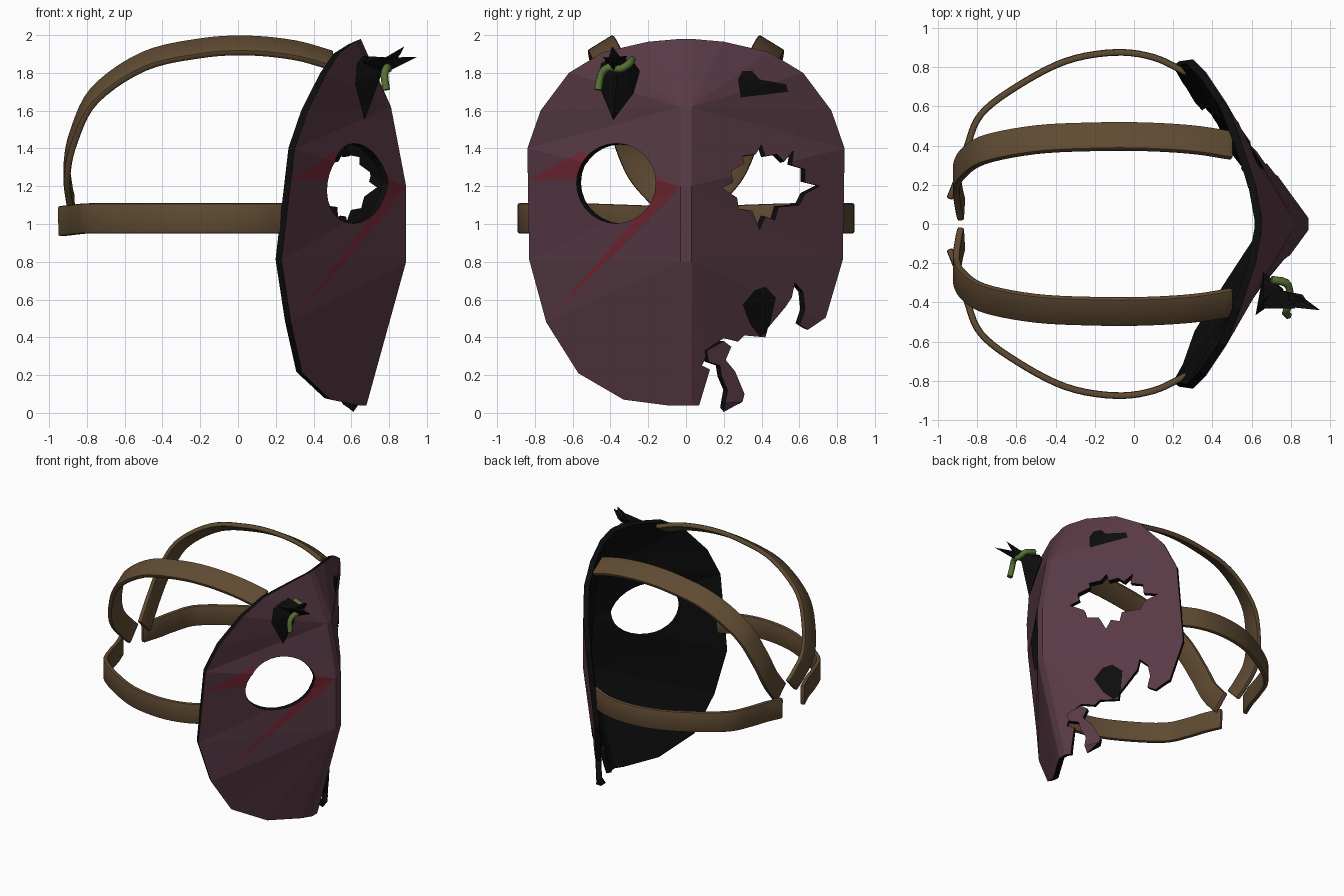
import bpy, bmesh, math
from mathutils import Vector
from mathutils.bvhtree import BVHTree
from mathutils.geometry import delaunay_2d_cdt

if "Cube" in bpy.data.objects:
    bpy.data.objects.remove(bpy.data.objects["Cube"])


def material(name, rgb):
    m = bpy.data.materials.new(name)
    m.diffuse_color = (*rgb, 1)
    m.use_nodes = True
    m.node_tree.nodes["Principled BSDF"].inputs["Base Color"].default_value = m.diffuse_color
    return m


PURPLE = material("dull_purple", (0.098, 0.042, 0.060))
RED = material("dark_red", (0.17, 0.021, 0.034))
BLACK = material("black", (0.004, 0.004, 0.004))
BROWN = material("leather_brown", (0.115, 0.070, 0.032))
GREEN = material("leaf_green", (0.095, 0.165, 0.035))


def make_object(name, verts, faces, mats):
    me = bpy.data.meshes.new(name)
    me.from_pydata(verts, [], faces)
    ob = bpy.data.objects.new(name, me)
    bpy.context.collection.objects.link(ob)
    for m in mats:
        me.materials.append(m)
    return ob


def inside(p, loop):
    hit = False
    for (ay, az), (by, bz) in zip(loop, loop[1:] + loop[:1]):
        if (az > p[1]) != (bz > p[1]) and p[0] < (by - ay) * (p[1] - az) / (bz - az) + ay:
            hit = not hit
    return hit


# Coarse faceted mask surface, one half as (y, z, x)
rim = [(.03, 1.98, .65), (.2, 1.965, .62), (.44, 1.91, .54), (.62, 1.8, .47), (.77, 1.6, .37),
       (.84, 1.4, .30), (.83, .81, .23), (.74, .48, .28), (.57, .21, .34), (.33, .07, .49),
       (.1, .04, .64), (.03, .04, .68)]
ridge = [(.03, 1.62, .81), (.03, 1.2, .89), (.03, .8, .89)]
half = rim + ridge
folds = [(0, 12), (12, 13), (13, 14), (14, 11), (14, 7), (12, 4), (12, 5), (13, 6)]
n = len(half)
coarse = half + [(-y, z, x) for y, z, x in half]
coarse_edges = folds + [(a + n, b + n) for a, b in folds]
cv, ce, cf, co, _, _ = delaunay_2d_cdt([Vector(p[:2]) for p in coarse], coarse_edges, [], 0, 1e-5)
surface = BVHTree.FromPolygons([(coarse[o[0]][2], v.x, v.y) for v, o in zip(cv, co)], cf)


def depth(y, z):
    for s in (1, .998, .99, .97):
        hit = surface.ray_cast(Vector((3, y * s, 1 + (z - 1) * s)), Vector((-1, 0, 0)))[0]
        if hit:
            return hit.x
    return surface.find_nearest(Vector((.4, y, z)))[0].x


def shell(name, outline, holes, reds, blacks, tilt=lambda z: 0):
    # Cut all outlines into the faceted surface, colour by region, then thicken
    pts, edges = list(cv), list(ce)
    for loop in [outline] + holes + reds + blacks:
        s = len(pts)
        pts += [Vector(p) for p in loop]
        edges += [(s + i, s + (i + 1) % len(loop)) for i in range(len(loop))]
    v, _, f, _, _, _ = delaunay_2d_cdt(pts, edges, [], 0, 1e-4)
    faces, index = [], []
    for tri in f:
        c = sum((v[i] for i in tri), Vector((0, 0))) / len(tri)
        if not inside(c, outline) or any(inside(c, h) for h in holes):
            continue
        a, b, d = (v[i] for i in tri[:3])
        faces.append(tri if (b - a).cross(d - a) > 0 else tri[::-1])
        index.append(1 if any(inside(c, r) for r in reds) else
                     2 if any(inside(c, k) for k in blacks) else 0)
    ob = make_object(name, [(depth(*p) + tilt(p.y), p.x, p.y) for p in v], faces,
                     [PURPLE, RED, BLACK])
    ob.data.polygons.foreach_set("material_index", index)
    bm = bmesh.new()
    bm.from_mesh(ob.data)
    bmesh.ops.delete(bm, geom=[q for q in bm.verts if not q.link_faces], context='VERTS')
    bm.to_mesh(ob.data)
    bm.free()
    m = ob.modifiers.new("thickness", 'SOLIDIFY')
    m.thickness, m.offset = .04, -1
    m.material_offset = m.material_offset_rim = 2
    return ob


# Mask outline: whole left side, broken jaw on the right
broken = [(.74, .504), (.645, .44), (.603, .467), (.63, .546), (.62, .64), (.577, .69),
          (.56, .61), (.524, .557), (.434, .45), (.42, .40), (.31, .41), (.275, .377), (.2, .395),
          (.13, .35), (.085, .25), (.127, .23), (.07, .04)]
outline = ([p[:2] for p in rim[:7]] + broken + [(-y, z) for y, z, _ in reversed(rim)])
round_eye = [(-.37 + .21 * math.cos(i * math.tau / 28), 1.215 + .212 * math.sin(i * math.tau / 28))
             for i in range(28)]
ragged_eye = [(.19, 1.19), (.25, 1.22), (.24, 1.28), (.31, 1.32), (.30, 1.36), (.37, 1.37),
              (.40, 1.42), (.42, 1.36), (.48, 1.37), (.52, 1.33), (.57, 1.39), (.56, 1.31),
              (.63, 1.29), (.63, 1.22), (.71, 1.2), (.63, 1.16), (.60, 1.10), (.49, 1.09),
              (.47, 1.02), (.42, 1.04), (.39, .97), (.35, 1.07), (.28, 1.08), (.27, 1.14)]
red_marks = [[(-.835, 1.235), (-.54, 1.39), (-.50, 1.24)],
             [(-.735, .485), (-.035, 1.185), (-.17, 1.26), (-.25, 1.05)]]
black_marks = [[(.275, 1.765), (.3, 1.81), (.35, 1.81), (.39, 1.765), (.53, 1.74), (.54, 1.70),
                (.29, 1.67)],
               [(.30, .573), (.365, .65), (.42, .668), (.476, .61), (.434, .424), (.39, .405),
                (.34, .467)]]
shell("mask", outline, [round_eye, ragged_eye], red_marks, black_marks)

# Loose shard hanging from the broken jaw
shard = [(.12, .27), (.11, .33), (.2, .38), (.24, .35), (.21, .28), (.26, .22), (.31, .1),
         (.3, .06), (.2, .005), (.22, .12), (.19, .19), (.18, .25)]
shell("jaw_shard", shard, [], [], [], lambda z: .01 + .2 * max(0, .38 - z))


def smooth_path(pts, steps=5):
    p = [Vector(q) for q in pts]
    p = [2 * p[0] - p[1]] + p + [2 * p[-1] - p[-2]]
    out = []
    for a, b, c, d in zip(p, p[1:], p[2:], p[3:]):
        for k in range(steps):
            t = k / steps
            out.append(.5 * (2 * b + (c - a) * t + (2 * a - 5 * b + 4 * c - d) * t * t
                             + (3 * b - a - 3 * c + d) * t ** 3))
    return out + [p[-2]]


def smooth(ob):
    bpy.ops.object.select_all(action='DESELECT')
    ob.select_set(True)
    bpy.context.view_layer.objects.active = ob
    bpy.ops.object.shade_smooth_by_angle(angle=math.radians(40))


def strap(name, pts, side, width, thick):
    # Flat band swept along a path, mirrored to the other side
    path, verts, faces = smooth_path(pts), [], []
    for i, p in enumerate(path):
        t = (path[min(i + 1, len(path) - 1)] - path[max(i - 1, 0)]).normalized()
        nor = t.cross(Vector(side)).normalized()
        w = nor.cross(t) * width / 2
        nor = nor * thick / 2
        verts += [p + w + nor, p - w + nor, p - w - nor, p + w - nor]
    for i in range(len(path) - 1):
        for k in range(4):
            a, b = 4 * i + k, 4 * i + (k + 1) % 4
            faces.append((a, b, b + 4, a + 4))
    e = len(verts) - 4
    faces += [(3, 2, 1, 0), (e, e + 1, e + 2, e + 3)]
    ob = make_object(name, verts, faces, [BROWN])
    bm = bmesh.new()
    bm.from_mesh(ob.data)
    bmesh.ops.recalc_face_normals(bm, faces=bm.faces)
    sharp = [q for q in bm.edges if q.calc_face_angle() > .8]
    bmesh.ops.bevel(bm, geom=sharp, offset=.011, segments=2, profile=.5, affect='EDGES')
    bm.to_mesh(ob.data)
    bm.free()
    smooth(ob)
    m = ob.modifiers.new("other_side", 'MIRROR')
    m.use_axis = (False, True, False)


strap("side_straps", [(.27, .77, 1.03), (.1, .85, 1.03), (-.1, .875, 1.03), (-.35, .83, 1.03),
                      (-.6, .70, 1.03), (-.78, .56, 1.03), (-.85, .40, 1.025), (-.89, .26, 1.02),
                      (-.94, .13, 1.015)], (0, 0, 1), .16, .034)
strap("top_straps", [(.5, .40, 1.865), (.3, .43, 1.92), (.05, .445, 1.945), (-.2, .445, 1.93),
                     (-.5, .43, 1.86), (-.76, .38, 1.68), (-.87, .31, 1.46), (-.905, .24, 1.29),
                     (-.895, .14, 1.17), (-.88, .07, 1.10)], (0, .85, -.52), .16, .036)


def hull(name, pts, mat):
    ob = make_object(name, pts, [], [mat])
    bm = bmesh.new()
    bm.from_mesh(ob.data)
    r = bmesh.ops.convex_hull(bm, input=bm.verts)
    bmesh.ops.delete(bm, geom=[q for q in bm.verts if not q.link_faces], context='VERTS')
    bmesh.ops.recalc_face_normals(bm, faces=bm.faces)
    bm.to_mesh(ob.data)
    bm.free()


# Black thorn on the forehead: hanging leaf, neck and flared spikes
hull("thorn_leaf", [(.67, -.385, 1.55), (.62, -.465, 1.74), (.63, -.45, 1.85), (.66, -.38, 1.89),
                    (.66, -.28, 1.86), (.66, -.245, 1.81), (.69, -.28, 1.69), (.77, -.36, 1.82),
                    (.76, -.33, 1.86)], BLACK)
hull("thorn_neck", [(.66, -.43, 1.86), (.66, -.31, 1.89), (.70, -.36, 1.80), (.82, -.43, 1.88),
                    (.82, -.36, 1.88), (.82, -.38, 1.82)], BLACK)
hull("thorn_upper_spike", [(.76, -.42, 1.85), (.76, -.34, 1.87), (.80, -.37, 1.82),
                           (.86, -.36, 1.90), (.88, -.39, 1.94)], BLACK)
hull("thorn_outer_spike", [(.76, -.42, 1.88), (.76, -.35, 1.87), (.80, -.38, 1.81),
                           (.87, -.38, 1.85), (.95, -.44, 1.885)], BLACK)

# Green vine wrapped around the thorn
curve = bpy.data.curves.new("vine", 'CURVE')
curve.dimensions = '3D'
curve.bevel_depth, curve.bevel_resolution, curve.use_fill_caps = .021, 1, True
vine = smooth_path([(.70, -.285, 1.87), (.775, -.30, 1.85), (.795, -.35, 1.82), (.79, -.41, 1.83),
                    (.775, -.45, 1.79), (.785, -.465, 1.71)], 3)
sp = curve.splines.new('POLY')
sp.points.add(len(vine) - 1)
for q, p in zip(sp.points, vine):
    q.co = (*p, 1)
curve.materials.append(GREEN)
bpy.context.collection.objects.link(bpy.data.objects.new("vine", curve))
